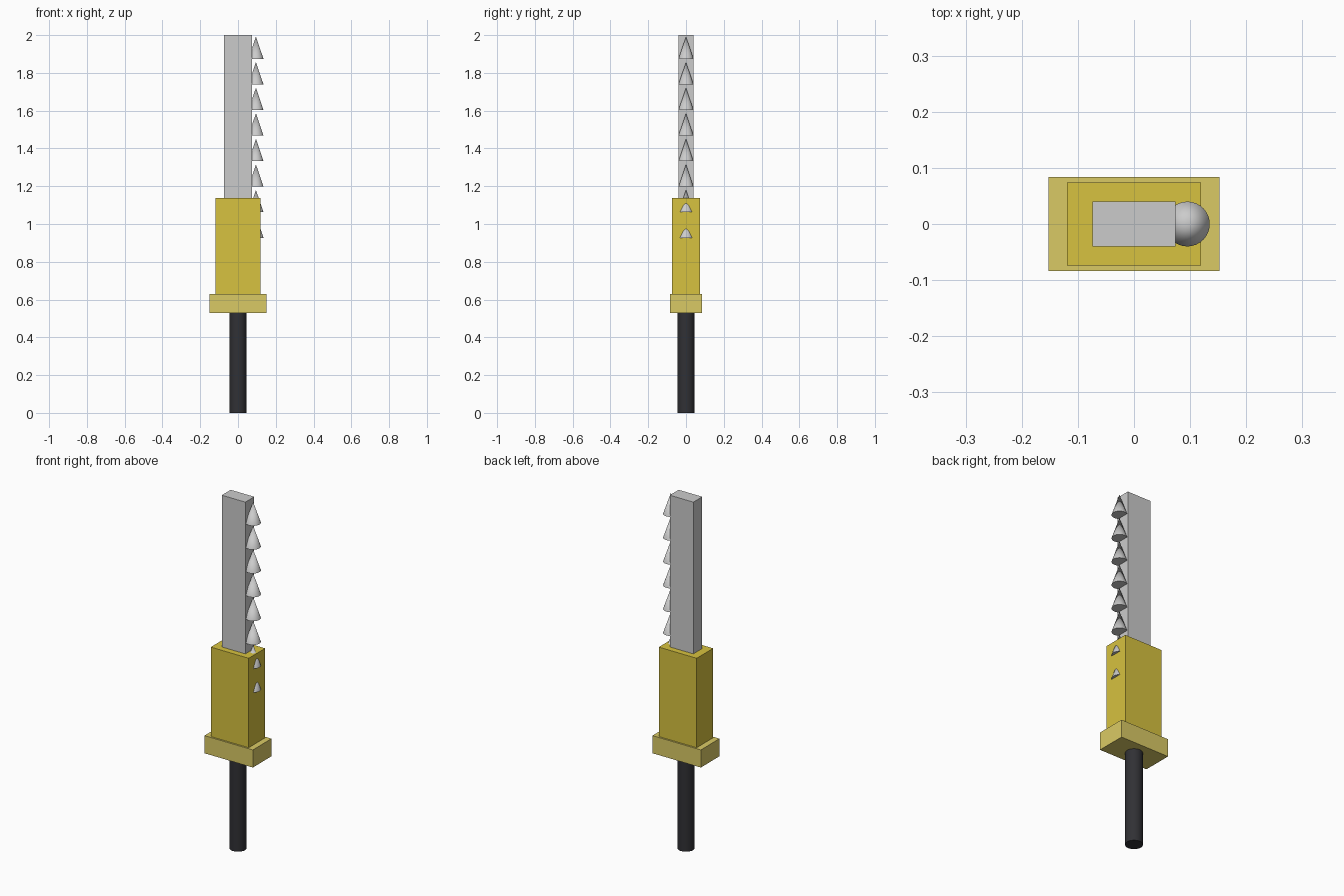
import bpy

if "Cube" in bpy.data.objects:
    bpy.data.objects.remove(bpy.data.objects["Cube"])


def material(name, rgb):
    m = bpy.data.materials.new(name)
    m.diffuse_color = (*rgb, 1)
    m.use_nodes = True
    m.node_tree.nodes["Principled BSDF"].inputs["Base Color"].default_value = m.diffuse_color
    return m


def box(name, x, y, z0, z1, mat=None):
    bpy.ops.mesh.primitive_cube_add(size=1, location=(0, 0, (z0 + z1) / 2))
    o = bpy.context.object
    o.name = name
    o.scale = (2 * x, 2 * y, z1 - z0)
    bpy.ops.object.transform_apply(location=False, rotation=False, scale=True)
    if mat:
        o.data.materials.append(mat)
    return o


yellow = material("yellow", (0.68, 0.54, 0.05))
pale_yellow = material("pale_yellow", (0.70, 0.59, 0.13))
black = material("black", (0.03, 0.03, 0.035))

# Handle
bpy.ops.mesh.primitive_cylinder_add(vertices=32, radius=0.045, depth=0.53, location=(0, 0, 0.265))
handle = bpy.context.object
handle.name = "handle"
handle.data.materials.append(black)
bpy.ops.object.shade_smooth_by_angle()

# Guard and motor housing
box("guard", 0.152, 0.084, 0.53, 0.63, pale_yellow)
box("housing", 0.119, 0.074, 0.63, 1.138, yellow)

# Blade bar, sunk into the housing
box("blade", 0.074, 0.04, 0.8, 2.0)

# Row of cone teeth along the blade's right edge
for i in range(8):
    base = 0.927 + i * 0.1353
    bpy.ops.mesh.primitive_cone_add(vertices=32, radius1=0.04, radius2=0, depth=0.118,
                                    location=(0.095, 0, base + 0.059))
    bpy.context.object.name = f"tooth_{i + 1}"
    bpy.ops.object.shade_smooth_by_angle()
